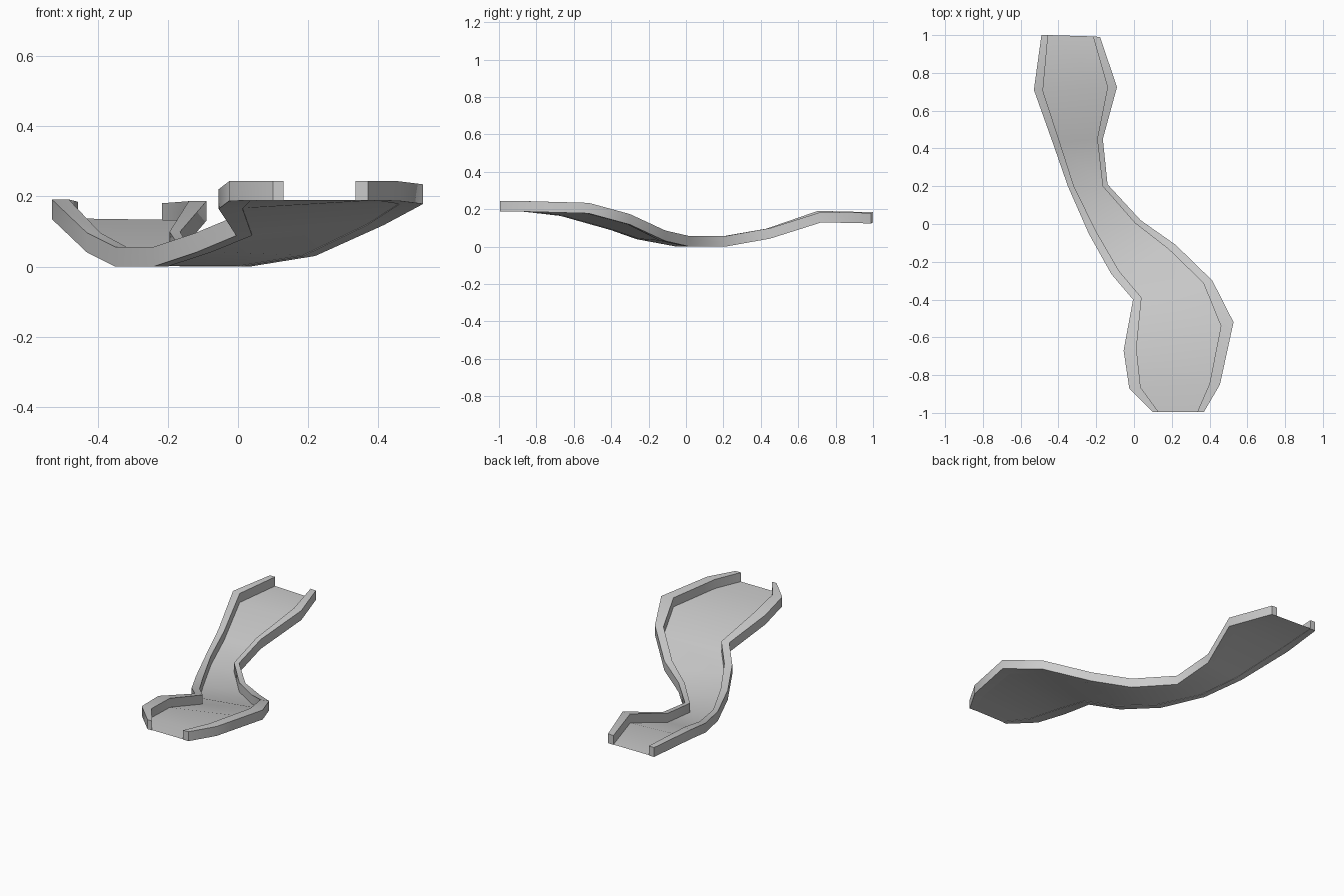
import bpy, bmesh

if "Cube" in bpy.data.objects:
    bpy.data.objects.remove(bpy.data.objects["Cube"])

RIM_HEIGHT = 0.056

# Rim stations from back to front: outer x, outer y, base z, inward dx, inward dy
LEFT = [(-0.49, 1.00, .128, .035, 0), (-0.53, .71, .135, .048, -.005),
        (-0.43, .43, .040, .038, 0), (-0.35, .20, 0, .032, 0),
        (-0.24, -.05, 0, .04, .01), (-0.12, -.265, .040, .042, .015),
        (-0.005, -.40, .088, .045, .01), (-0.055, -.67, .164, .068, .01),
        (-0.025, -.87, .187, .06, .005), (0.10, -.995, .188, .03, 0)]
RIGHT = [(-0.18, .99, .124, -.037, .003), (-0.09, .725, .130, -.05, 0),
         (-0.165, .45, .043, -.03, 0), (-0.14, .21, 0, -.026, -.01),
         (0.035, .02, 0, -.03, -.015), (0.22, -.11, .030, -.035, -.025),
         (0.415, -.30, .118, -.048, -.012), (0.527, -.52, .178, -.067, -.02),
         (0.455, -.85, .187, -.055, .005), (0.37, -.995, .188, -.035, 0)]


def make_object(name, bm):
    bmesh.ops.recalc_face_normals(bm, faces=bm.faces)
    mesh = bpy.data.meshes.new(name)
    bm.to_mesh(mesh)
    bm.free()
    ob = bpy.data.objects.new(name, mesh)
    bpy.context.collection.objects.link(ob)
    bpy.context.view_layer.objects.active = ob
    ob.select_set(True)
    bpy.ops.object.shade_smooth_by_angle(angle=0.7)
    ob.select_set(False)
    return ob


def make_rim(name, stations):
    """Sweep a box section along the stations and cap both ends."""
    bm = bmesh.new()
    rings = []
    for x, y, z, dx, dy in stations:
        top = z + RIM_HEIGHT
        section = [(x, y, z), (x, y, top),
                   (x + dx, y + dy, top), (x + dx, y + dy, z)]
        rings.append([bm.verts.new(p) for p in section])
    for a, b in zip(rings, rings[1:]):
        for i in range(4):
            j = (i + 1) % 4
            bm.faces.new((a[i], a[j], b[j], b[i]))
    bm.faces.new(rings[0])
    bm.faces.new(rings[-1])
    return make_object(name, bm)


# Raised edges on both sides of the channel
make_rim("left_rim", LEFT)
make_rim("right_rim", RIGHT)

# Thin floor sheet bridging the inner base edges
bm = bmesh.new()
rows = []
for left, right in zip(LEFT, RIGHT):
    rows.append([bm.verts.new((x + dx, y + dy, z + 0.002))
                 for x, y, z, dx, dy in (left, right)])
for a, b in zip(rows, rows[1:]):
    bm.faces.new((a[0], b[0], b[1], a[1]))
floor = make_object("channel_floor", bm)
if floor.data.polygons[0].normal.z < 0:
    floor.data.flip_normals()
